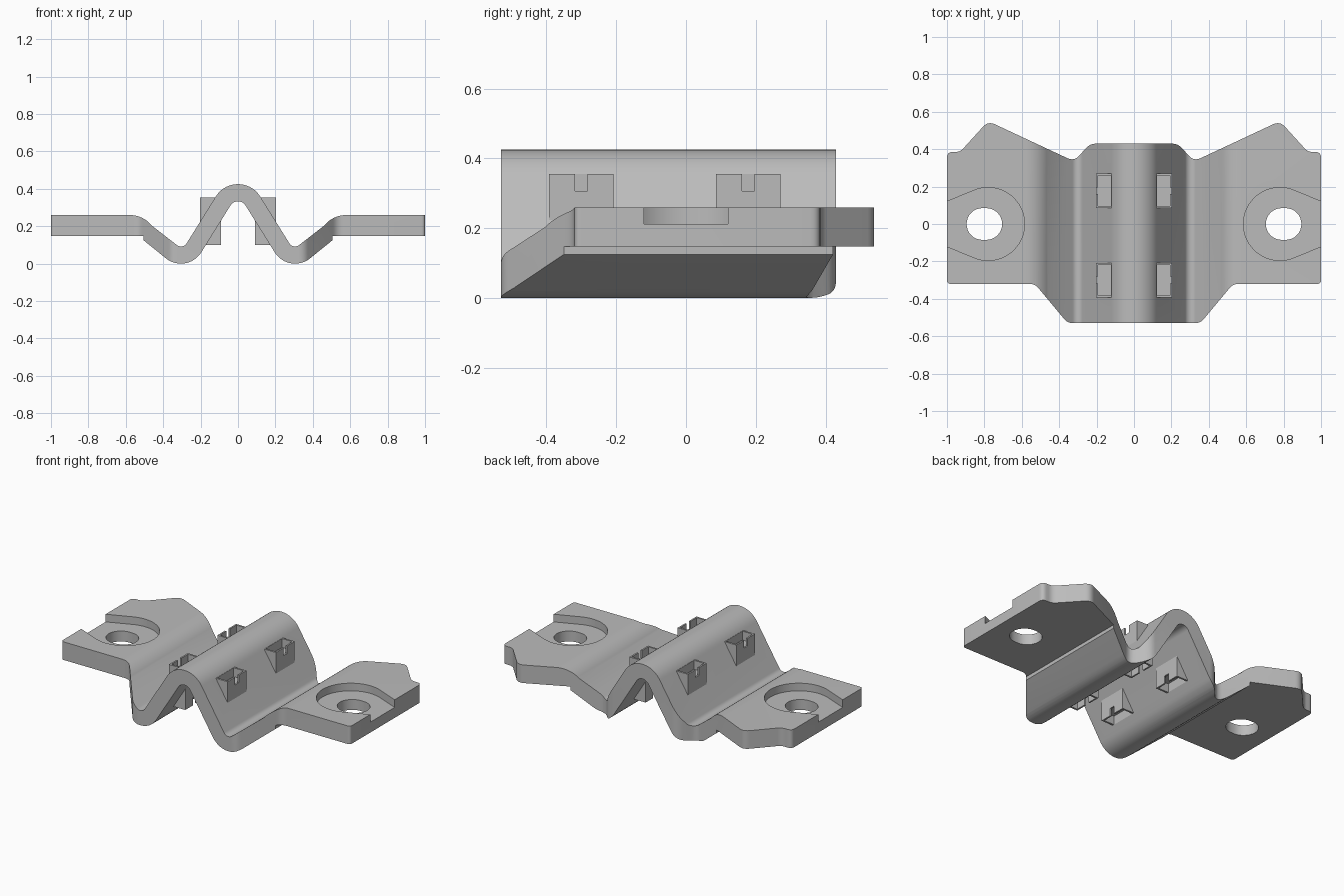
import bpy, bmesh, math
from mathutils import Vector

if "Cube" in bpy.data.objects:
    bpy.data.objects.remove(bpy.data.objects["Cube"])

grey = bpy.data.materials.new("plain grey")
grey.diffuse_color = (0.5, 0.5, 0.5, 1)
grey.use_nodes = True
grey.node_tree.nodes["Principled BSDF"].inputs["Base Color"].default_value = grey.diffuse_color


def prism(name, pts, lo, hi, axis):
    """Extrude a 2D outline along y (points are x, z) or z (points are x, y)."""
    bm = bmesh.new()
    place = (lambda a, b, h: (a, h, b)) if axis == "y" else (lambda a, b, h: (a, b, h))
    face = bm.faces.new([bm.verts.new(place(a, b, lo)) for a, b in pts])
    ext = bmesh.ops.extrude_face_region(bm, geom=[face])
    shift = Vector(place(0, 0, hi - lo))
    for v in ext["geom"]:
        if isinstance(v, bmesh.types.BMVert):
            v.co += shift
    bmesh.ops.recalc_face_normals(bm, faces=bm.faces)
    me = bpy.data.meshes.new(name)
    bm.to_mesh(me)
    bm.free()
    me.materials.append(grey)
    ob = bpy.data.objects.new(name, me)
    bpy.context.collection.objects.link(ob)
    return ob


def box(name, x0, x1, y0, y1, z0, z1):
    return prism(name, [(x0, z0), (x1, z0), (x1, z1), (x0, z1)], y0, y1, "y")


def boolean(ob, cutter, mode="DIFFERENCE"):
    mod = ob.modifiers.new(mode.title(), "BOOLEAN")
    mod.object, mod.operation, mod.solver = cutter, mode, "EXACT"
    cutter.hide_render = True
    cutter.hide_set(True)


def finish(ob):
    dg = bpy.context.evaluated_depsgraph_get()
    me = bpy.data.meshes.new_from_object(ob.evaluated_get(dg))
    ob.modifiers.clear()
    ob.data = me
    bpy.ops.object.select_all(action="DESELECT")
    ob.select_set(True)
    bpy.context.view_layer.objects.active = ob
    bpy.ops.object.shade_smooth_by_angle(angle=math.radians(30))


def arc(cx, cy, r, a0, a1, n=12):
    return [(cx + r * math.cos(math.radians(a0 + (a1 - a0) * i / n)),
             cy + r * math.sin(math.radians(a0 + (a1 - a0) * i / n))) for i in range(n + 1)]


def mirrored(pts):
    return [(-x, y) for x, y in reversed(pts)]


def rounded(pts, radii):
    """Round each corner with a short quadratic curve."""
    out = []
    for i, p in enumerate(pts):
        p, a, b = Vector(p), Vector(pts[i - 1]), Vector(pts[(i + 1) % len(pts)])
        r = radii[i]
        if not r:
            out.append(tuple(p))
            continue
        s, e = p + (a - p).normalized() * r, p + (b - p).normalized() * r
        for k in range(7):
            t = k / 6
            out.append(tuple(s * (1 - t) ** 2 + p * 2 * t * (1 - t) + e * t * t))
    return out


# Bent plate: wavy section with a ridge, two valleys and two thick ears
top = (arc(0, .285, .14, 90, 32)[1:] + arc(.305, .128, .036, 212, 309)
       + arc(.58, .105, .155, 141, 90) + [(1, .26)])
under = ([(1, .147), (.505, .147), (.505, .125)] + arc(.305, .128, .128, 309, 212)
         + arc(0, .285, .048, 32, 90)[:-1])
section = [(0, .425)] + top + under + [(0, .333)] + mirrored(under) + mirrored(top)
plate = prism("bent_plate", section, -.6, .6, "y")

# Plan outline trims the plate
half = [(.235, .43), (.32, .335), (.78, .55), (.93, .385), (1, .385), (1, -.32),
        (.53, -.32), (.355, -.53)]
radii = [.035, .04, .04, .025, .03, .02, .03, .03]
plan = prism("plan_cutter", rounded(half + mirrored(half), radii + radii[::-1]), -.2, .8, "z")
boolean(plate, plan, "INTERSECT")

# Washer recesses and slotted bolt holes in both ears
recess = arc(.78, 0, .195, 70, 290, 40)
recess = [(1.05, .10)] + recess + [(1.05, -.10)]
slot = arc(.81, 0, .085, -90, 90, 16) + arc(.79, 0, .085, 90, 270, 16)
for side, flip in (("right", list), ("left", mirrored)):
    boolean(plate, prism(side + "_recess_cutter", flip(recess), .212, .4, "z"))
    boolean(plate, prism(side + "_slot_cutter", flip(slot), -.1, .5, "z"))

# Cleats: notched pockets standing out above and below each sloping wall
cleats = []
for side, s in (("right", 1), ("left", -1)):
    for row, y in (("back", .178), ("front", -.3)):
        for level, tri, pocket, notch in (
                ("upper", [(.203, .355), (.203, .2), (.11, .355)],
                 (.123, .193, .3, .38), (.18, .22, .307, .38)),
                ("lower", [(.09, .1), (.09, .26), (.185, .1)],
                 (.1, .172, .08, .155), (.07, .11, .08, .148))):
            tag = f"{side}_{row}_{level}"
            cleat = prism(tag + "_cleat", [(x * s, z) for x, z in tri], y - .0925, y + .0925, "y")
            x0, x1, z0, z1 = pocket
            hollow = box(tag + "_pocket_cutter", x0 * s, x1 * s, y - .081, y + .081, z0, z1)
            x0, x1, z0, z1 = notch
            gap = box(tag + "_notch_cutter", x0 * s, x1 * s, y - .018, y + .018, z0, z1)
            boolean(cleat, hollow)
            boolean(cleat, gap)
            boolean(plate, hollow)
            cleats.append(cleat)

for ob in [plate] + cleats:
    finish(ob)

# Remove the helpers
for ob in list(bpy.data.objects):
    if ob.name.endswith("_cutter"):
        bpy.data.objects.remove(ob)
